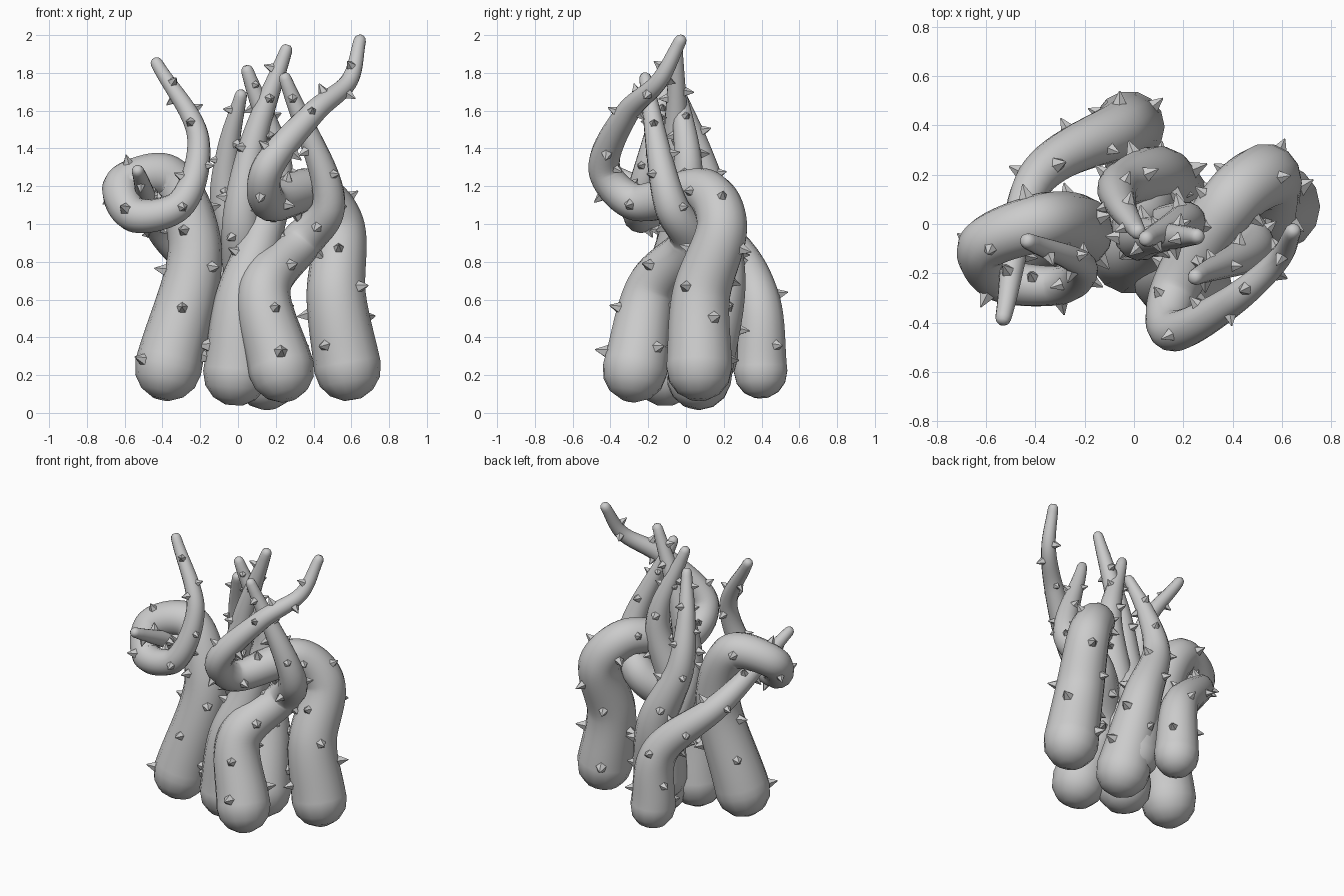
import bpy, bmesh, math, random
from mathutils import Vector, Matrix

if "Cube" in bpy.data.objects:
    bpy.data.objects.remove(bpy.data.objects["Cube"])

random.seed(4)
SIDES = 14
TIP_R = 0.033


def spline(points, steps=14):
    """Centripetal Catmull-Rom samples through a few control points."""
    p = [Vector(q) for q in points]
    p = [2 * p[0] - p[1]] + p + [2 * p[-1] - p[-2]]
    out = []
    for i in range(1, len(p) - 2):
        q = p[i - 1:i + 3]
        t = [0]
        for a, b in zip(q, q[1:]):
            t.append(t[-1] + math.sqrt((b - a).length))
        for k in range(steps):
            s = t[1] + (t[2] - t[1]) * k / steps
            a1, a2, a3 = [q[j].lerp(q[j + 1], (s - t[j]) / (t[j + 1] - t[j])) for j in range(3)]
            b1 = a1.lerp(a2, (s - t[0]) / (t[2] - t[0]))
            b2 = a2.lerp(a3, (s - t[1]) / (t[3] - t[1]))
            out.append(b1.lerp(b2, (s - t[1]) / (t[2] - t[1])))
    return out + [p[-2]]


def finish(bm, name):
    bmesh.ops.recalc_face_normals(bm, faces=bm.faces[:])
    mesh = bpy.data.meshes.new(name)
    bm.to_mesh(mesh)
    bm.free()
    obj = bpy.data.objects.new(name, mesh)
    bpy.context.collection.objects.link(obj)


def frames(pts, r0):
    """Position, tangent, side axes, tapering radius and length fraction."""
    lens = [0]
    for a, b in zip(pts, pts[1:]):
        lens.append(lens[-1] + (b - a).length)
    out, u = [], Vector((1, 0, 0))
    for i, p in enumerate(pts):
        tan = (pts[min(i + 1, len(pts) - 1)] - pts[max(i - 1, 0)]).normalized()
        u = (u - tan * u.dot(tan)).normalized()
        f = lens[i] / lens[-1]
        out.append((p, tan, u, tan.cross(u), r0 + (TIP_R - r0) * f, f))
    return out, lens[-1]


def skin(name, fr):
    # rings: rounded root, tapered body, rounded tip
    rings = []
    p, t, u, v, r, _ = fr[0]
    for a in map(math.radians, (75, 50, 25)):
        rings.append((p - t * r * math.sin(a), u, v, r * math.cos(a)))
    rings += [(p, u, v, r) for p, t, u, v, r, _ in fr]
    p, t, u, v, r, _ = fr[-1]
    for a in map(math.radians, (35, 65)):
        rings.append((p + t * r * math.sin(a), u, v, r * math.cos(a)))
    bm = bmesh.new()
    angs = [2 * math.pi * k / SIDES for k in range(SIDES)]
    loops = [[bm.verts.new(p + (u * math.cos(a) + v * math.sin(a)) * r) for a in angs]
             for p, u, v, r in rings]
    for a, b in zip(loops, loops[1:]):
        for k in range(SIDES):
            n = (k + 1) % SIDES
            bm.faces.new((a[k], a[n], b[n], b[k]))
    bm.faces.new(loops[0])
    bm.faces.new(loops[-1])
    for f in bm.faces:
        f.smooth = True
    finish(bm, name)


def thorns(name, fr, length):
    # squat, flat-sided thorns spiralling along the tentacle
    bm = bmesh.new()
    count = int(length * 11)
    ang = random.random() * 6.28
    for i in range(count):
        f = (i + 0.5 + random.uniform(-.3, .3)) / count * 0.96
        p, t, u, v, r, _ = min(fr, key=lambda q: abs(q[5] - f))
        ang += 2.4 + random.uniform(-.4, .4)
        out = u * math.cos(ang) + v * math.sin(ang)
        size = 0.021 + 0.09 * r + random.uniform(-.004, .004)
        height = size * 1.75
        m = (Matrix.Translation(p + out * (r * 0.97 + height * 0.42))
             @ out.to_track_quat('Z', 'Y').to_matrix().to_4x4())
        bmesh.ops.create_cone(bm, cap_ends=True, segments=5, radius1=size, radius2=0.003,
                              depth=height, matrix=m)
    finish(bm, name)


def tentacle(name, radius, *path):
    fr, length = frames(spline(path), radius)
    skin(name + "_tentacle", fr)
    thorns(name + "_thorns", fr, length)


# left one curls through a full loop
tentacle("left_looped", .178, (-.37, -.1, .24), (-.23, -.02, .9), (-.38, .005, 1.25),
         (-.61, -.09, 1.2), (-.55, -.22, 1.05), (-.31, -.25, 1.1), (-.21, -.17, 1.45), (-.43, -.07, 1.85))
# back one reaches forward through that loop
tentacle("back_reaching", .145, (-.02, .395, .22), (-.06, .38, .6), (-.4, .18, .96), (-.53, -.38, 1.28))
# right one hooks forward, then sweeps back out
tentacle("right_hooked", .178, (.58, .07, .24), (.52, .08, .62), (.53, .19, 1.0), (.4, .1, 1.17),
         (.16, -.28, 1.12), (.15, -.43, 1.28), (.4, -.31, 1.59), (.59, -.14, 1.76), (.645, -.03, 1.97))
# front one dives back to the right and rises
tentacle("front_twisting", .175, (.23, -.27, .23), (.14, -.18, .66), (.34, .02, .91),
         (.48, -.08, 1.1), (.25, -.215, 1.77))
# three upright ones twisting round each other in the centre
tentacle("centre_front", .175, (-.01, -.11, .21), (.02, -.11, .6), (.12, -.04, .92),
         (.21, .01, 1.3), (.05, -.06, 1.81))
tentacle("centre_back", .175, (.15, .07, .19), (.09, .19, .7), (-.06, .15, 1.1),
         (-.05, .07, 1.4), (.015, -.03, 1.68))
tentacle("centre_inner", .16, (.1, .12, .3), (.06, .13, .65), (.02, -.04, 1.02),
         (.08, -.05, 1.42), (.255, -.05, 1.92))
